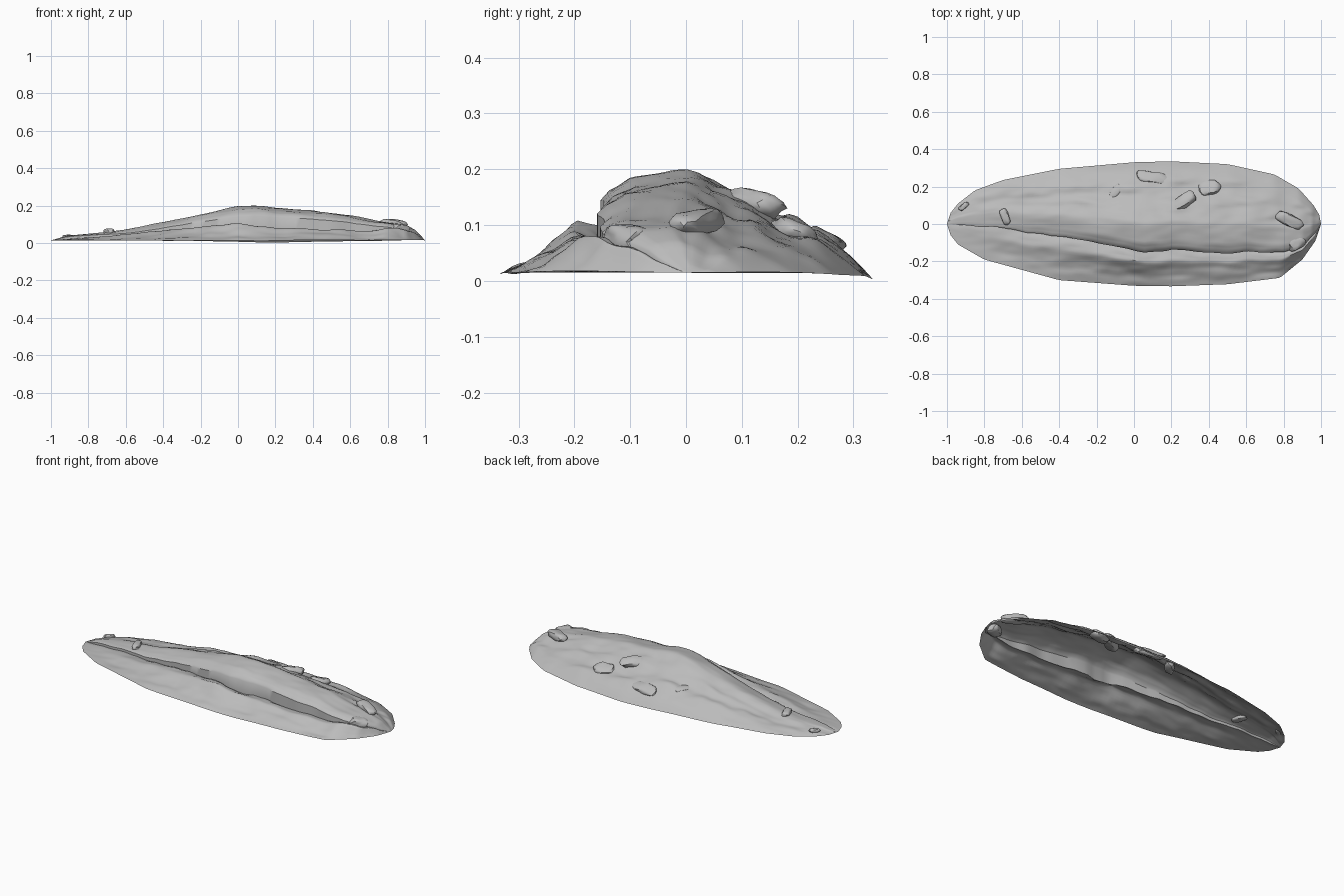
import bpy, bmesh, math
from mathutils import Vector, noise

cube = bpy.data.objects.get("Cube")
if cube:
    bpy.data.objects.remove(cube)

stone = bpy.data.materials.new("grey stone")
stone.use_nodes = True
stone.diffuse_color = (0.5, 0.5, 0.5, 1)
stone.node_tree.nodes["Principled BSDF"].inputs["Base Color"].default_value = (0.5, 0.5, 0.5, 1)


def lerp(points, t):
    """Straight-line interpolation along a short profile."""
    for (a, p), (b, q) in zip(points, points[1:]):
        if t <= b:
            return p + (q - p) * max(0, t - a) / (b - a)
    return points[-1][1]


# Profiles along the length of the mound
BACK = [(-1, 0), (-.98, .06), (-.94, .11), (-.85, .18), (-.7, .235), (-.4, .295), (0, .33),
        (.2, .335), (.5, .32), (.75, .265), (.88, .19), (.96, .1), (.99, .05), (1, 0)]
FRONT = [(-1, 0), (-.98, -.06), (-.94, -.11), (-.8, -.19), (-.4, -.3), (0, -.33), (.2, -.333),
         (.5, -.322), (.78, -.288), (.9, -.19), (.97, -.09), (1, 0)]
CREST = [(-1, .015), (-.92, .04), (-.75, .055), (-.6, .07), (-.4, .11), (-.2, .155), (0, .198),
         (.1, .203), (.2, .19), (.4, .175), (.6, .15), (.75, .12), (.9, .095), (.95, .07), (1, .015)]
CLIFF = [(-1, 0), (-.7, -.02), (-.55, -.05), (-.3, -.08), (-.1, -.12), (.06, -.155), (.2, -.135),
         (.4, -.155), (.8, -.15), (.9, -.12), (.97, -.05), (1, 0)]
LEDGE = [(-1, .015), (-.7, .035), (-.4, .065), (-.15, .09), (0, .105), (.1, .085), (.3, .075),
         (.7, .07), (.85, .085), (.95, .05), (1, .015)]
# Profiles across: foot to ledge, and cliff top to rear foot
SKIRT = [(0, 0), (.3, .35), (.5, .65), (.7, 1), (.88, .95), (1, .8)]
CROWN = [(0, .7), (.03, .8), (.1, .9), (.25, .98), (.33, 1), (.45, .84), (.6, .6),
         (.8, .42), (.92, .2), (1, 0)]


def surface(x, side, s):
    """Point on the mound; side 0 is the front skirt, side 1 the main dome."""
    foot, rear = lerp(FRONT, x), lerp(BACK, x)
    cliff = lerp(CLIFF, x) + .012 * noise.noise(Vector((x * 9, 4, 0)))
    cliff = max(foot * .9, min(cliff, rear * .9))
    if side == 0:
        y = foot + (cliff - foot) * s
        shape, top = lerp(SKIRT, s), lerp(LEDGE, x)
        edge = min(1, s * 4)
    else:
        y = cliff + (rear - cliff) * s
        shape, top = lerp(CROWN, s), lerp(CREST, x)
        edge = min(1, (1 - s) * 4)
    rim = .015 - .009 * max(0, y / .33) ** 4
    rim += .006 * noise.noise(Vector((x * 3, y * 2, 7)))
    # Weathered relief stretched along the length
    rough = noise.noise(Vector((x * 5, y * 13, 1))) + .5 * noise.noise(Vector((x * 12, y * 28, 5)))
    calm = .35 if side and s < .4 else 1
    z = rim + (top - rim) * shape + rough * .018 * edge * calm * min(1, top / .1)
    return Vector((x, y, max(z, 0)))


def finish(name, bm, angle):
    mesh = bpy.data.meshes.new(name)
    bm.to_mesh(mesh)
    bm.free()
    obj = bpy.data.objects.new(name, mesh)
    bpy.context.collection.objects.link(obj)
    mesh.materials.append(stone)
    bpy.ops.object.select_all(action='DESELECT')
    obj.select_set(True)
    bpy.context.view_layer.objects.active = obj
    bpy.ops.object.shade_smooth_by_angle(angle=math.radians(angle))
    return obj


# Mound: an open shell swept from end to end
bm = bmesh.new()
COLS, SKIRT_N, CROWN_N = 110, 18, 34
rows = [(0, i / SKIRT_N) for i in range(SKIRT_N + 1)] + [(1, (i / CROWN_N) ** 1.2) for i in range(CROWN_N + 1)]
grid = []
for i in range(COLS + 1):
    x = -math.cos(math.pi * i / COLS)
    grid.append([bm.verts.new(surface(x, side, s)) for side, s in rows])
for a, b in zip(grid, grid[1:]):
    for j in range(len(rows) - 1):
        bm.faces.new((a[j], b[j], b[j + 1], a[j + 1]))
bmesh.ops.remove_doubles(bm, verts=bm.verts, dist=.0005)
finish("rock_mound", bm, 40)


# Loose boulders half sunk in the mound
def boulder(name, centre, size, turn, seed):
    bm = bmesh.new()
    bmesh.ops.create_icosphere(bm, subdivisions=3, radius=1)
    for v in bm.verts:
        p = v.co.copy()
        p *= 1 / max(abs(p.x), abs(p.y), abs(p.z)) ** .45
        p *= 1 + .2 * noise.noise(p * 1.3 + Vector((seed, 0, 0)))
        v.co = Vector([c * k for c, k in zip(p, size)])
    obj = finish(name, bm, 35)
    obj.location = centre
    obj.rotation_euler = [math.radians(a) for a in turn]


boulder("rear_boulder", (.26, .115, .135), (.075, .035, .026), (-25, 0, 35), 1)
boulder("rear_low_boulder", (.4, .19, .085), (.06, .04, .022), (-20, 0, 20), 2)
boulder("rear_foot_boulder", (.1, .245, .07), (.09, .035, .02), (-25, 0, -8), 3)
boulder("left_end_boulder", (.83, .02, .105), (.075, .032, .022), (0, 5, -25), 4)
boulder("left_front_boulder", (.87, -.1, .075), (.05, .035, .025), (0, 8, 35), 5)
boulder("right_boulder", (-.69, .04, .062), (.022, .045, .016), (0, 0, 20), 6)
boulder("right_end_boulder", (-.91, .095, .035), (.03, .014, .01), (0, 0, 40), 7)
boulder("ridge_stone", (-.1, .17, .09), (.05, .025, .016), (-15, 0, 50), 8)
